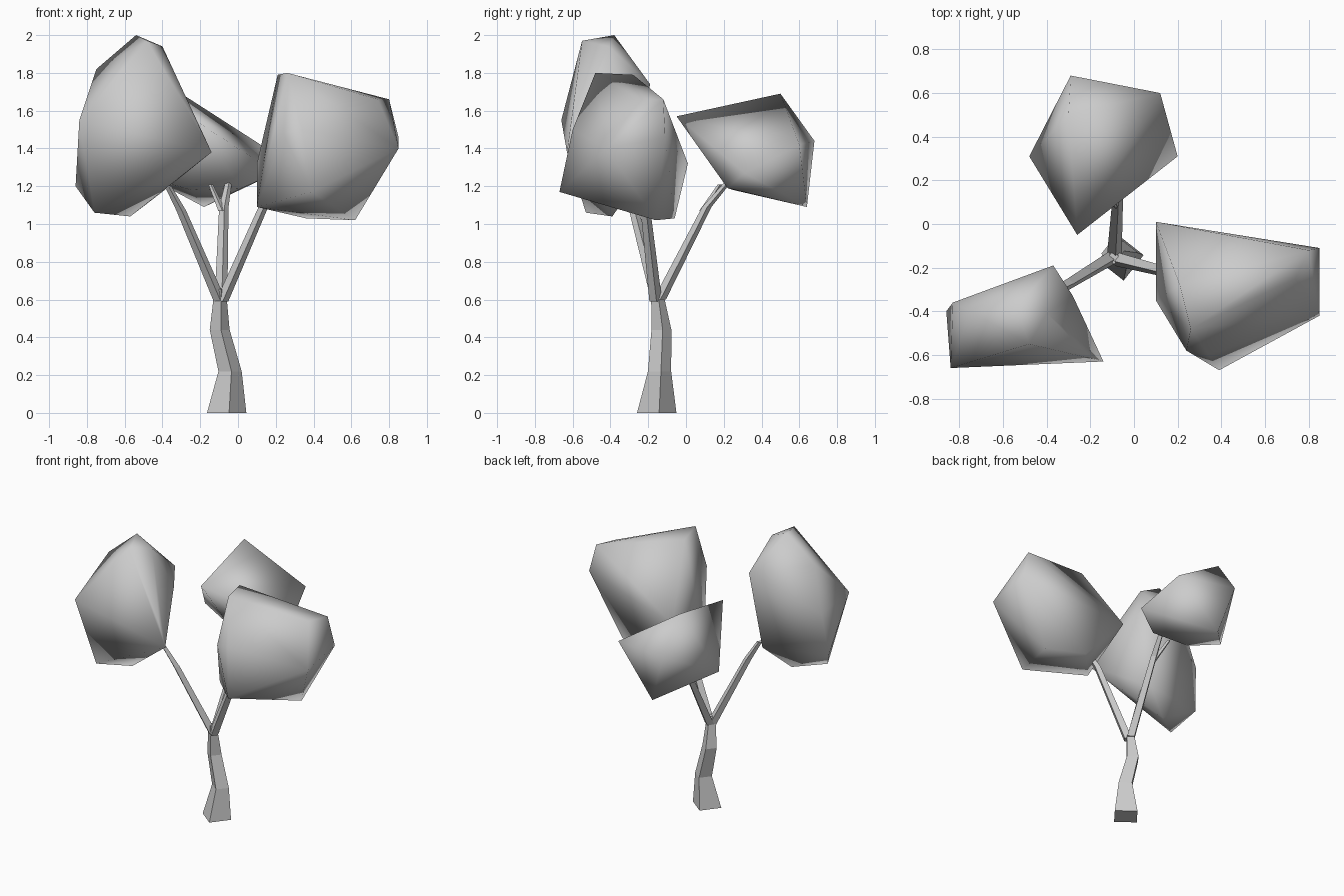
import bpy, bmesh, math
from mathutils import Vector


def make_object(name, bm, smooth):
    bmesh.ops.recalc_face_normals(bm, faces=bm.faces)
    for f in bm.faces:
        f.smooth = smooth
    me = bpy.data.meshes.new(name)
    bm.to_mesh(me)
    bm.free()
    ob = bpy.data.objects.new(name, me)
    bpy.context.collection.objects.link(ob)
    return ob


def limb(name, path):
    """Four-sided tapering limb through (x, y, z, radius) stations."""
    bm = bmesh.new()
    rings = []
    for x, y, z, r in path:
        ring = []
        for i in range(4):
            a = math.pi / 2 * i + 0.12
            ring.append(bm.verts.new((x + r * math.cos(a), y + r * math.sin(a), z)))
        rings.append(ring)
    for lo, hi in zip(rings, rings[1:]):
        for i in range(4):
            j = (i + 1) % 4
            bm.faces.new((lo[i], lo[j], hi[j], hi[i]))
    bm.faces.new(rings[0])
    bm.faces.new(rings[-1])
    return make_object(name, bm, False)


def foliage(name, points):
    """Faceted leaf mass: the hull of a few corner points, smooth shaded."""
    bm = bmesh.new()
    for p in points:
        bm.verts.new(Vector(p))
    res = bmesh.ops.convex_hull(bm, input=bm.verts)
    loose = [v for v in bm.verts if not v.link_faces]
    bmesh.ops.delete(bm, geom=loose, context='VERTS')
    return make_object(name, bm, True)


# Trunk with flared foot
limb("trunk", [(-0.06, -0.155, 0, 0.105), (-0.042, -0.14, 0.22, 0.062),
               (-0.097, -0.13, 0.44, 0.053), (-0.094, -0.155, 0.655, 0.03)])

# Three main branches
limb("left_branch", [(-0.095, -0.15, 0.59, 0.034), (-0.30, -0.275, 1.07, 0.026),
                     (-0.37, -0.31, 1.2, 0.018)])
limb("right_branch", [(-0.085, -0.16, 0.59, 0.034), (0.13, -0.215, 1.08, 0.026),
                      (0.2, -0.25, 1.2, 0.018)])
limb("back_branch", [(-0.09, -0.14, 0.60, 0.034), (-0.075, 0.11, 1.09, 0.025),
                     (-0.05, 0.22, 1.22, 0.018)])
# Twig forking off the back branch
limb("back_twig", [(-0.085, 0.09, 1.07, 0.02), (-0.145, 0.18, 1.21, 0.012)])

# Leaf masses
foliage("left_foliage", [
    (-0.54, -0.38, 2.0), (-0.40, -0.41, 1.94), (-0.48, -0.55, 1.97),
    (-0.84, -0.66, 1.55), (-0.75, -0.40, 1.82), (-0.83, -0.36, 1.5),
    (-0.86, -0.40, 1.20), (-0.37, -0.19, 1.74), (-0.28, -0.33, 1.67),
    (-0.14, -0.63, 1.38), (-0.21, -0.60, 1.52),
    (-0.57, -0.39, 1.04), (-0.76, -0.53, 1.06), (-0.40, -0.30, 1.17)])
foliage("right_foliage", [
    (0.26, -0.48, 1.80), (0.21, -0.28, 1.79), (0.80, -0.12, 1.66),
    (0.85, -0.11, 1.46), (0.85, -0.42, 1.40), (0.10, 0.01, 1.32),
    (0.24, -0.58, 1.48), (0.34, -0.60, 1.5), (0.39, -0.67, 1.17),
    (0.10, -0.35, 1.09), (0.36, -0.06, 1.03), (0.62, -0.16, 1.02),
    (0.74, -0.25, 1.66)])
foliage("back_foliage", [
    (-0.30, 0.50, 1.69), (-0.29, 0.68, 1.44), (0.12, 0.60, 1.42),
    (0.20, 0.31, 1.27), (-0.26, -0.05, 1.57), (-0.48, 0.31, 1.25),
    (-0.18, 0.64, 1.09), (-0.25, 0.25, 1.18), (0.02, 0.22, 1.19)])
